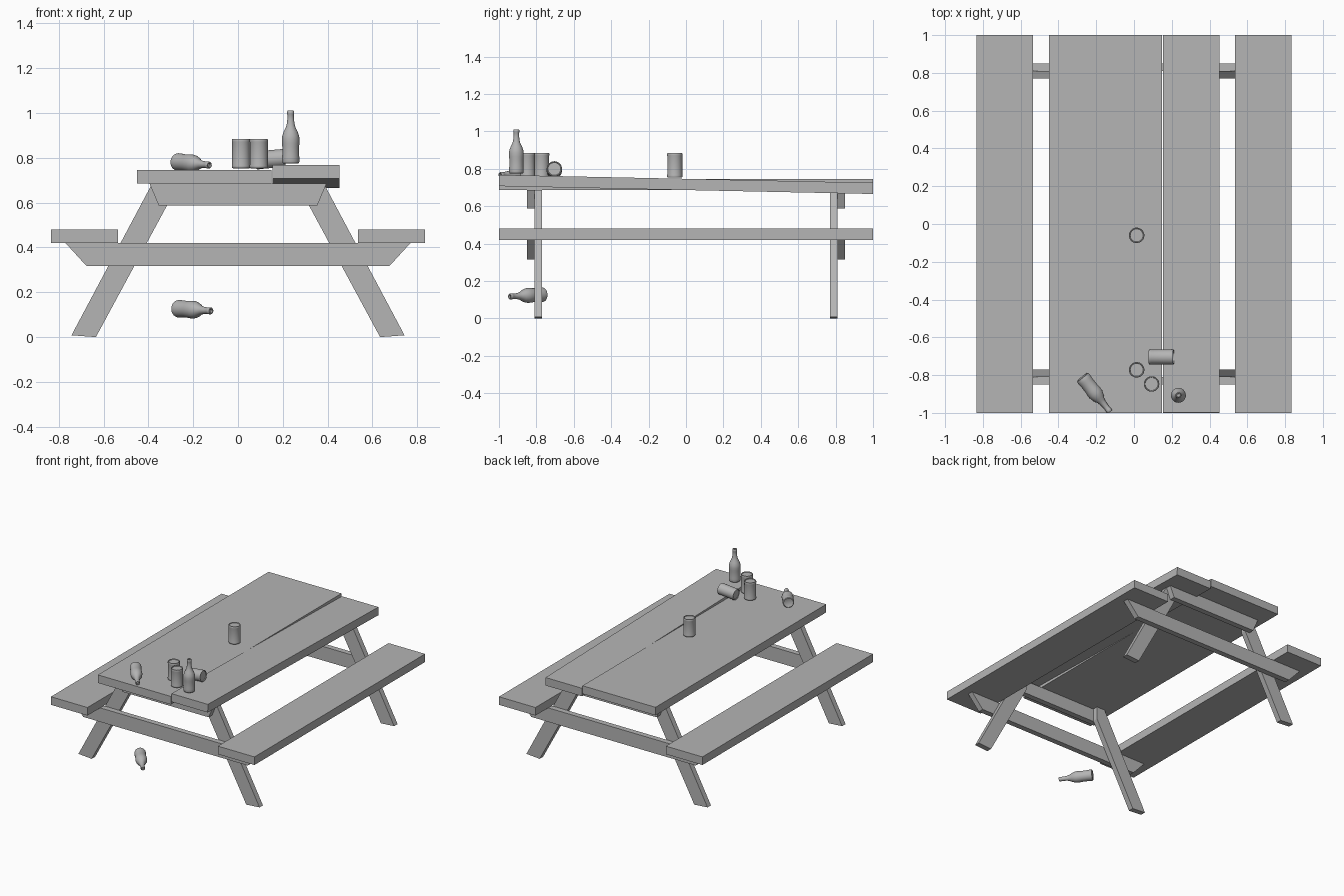
import bpy, bmesh, math
from mathutils import Vector

if "Cube" in bpy.data.objects:
    bpy.data.objects.remove(bpy.data.objects["Cube"])

GREY = bpy.data.materials.new("dark_grey")
GREY.diffuse_color = (0.46, 0.46, 0.46, 1)
GREY.use_nodes = True
GREY.node_tree.nodes["Principled BSDF"].inputs["Base Color"].default_value = GREY.diffuse_color


def finish(name, bm):
    bmesh.ops.recalc_face_normals(bm, faces=bm.faces)
    me = bpy.data.meshes.new(name)
    bm.to_mesh(me)
    bm.free()
    me.materials.append(GREY)
    ob = bpy.data.objects.new(name, me)
    bpy.context.collection.objects.link(ob)
    return ob


def prism(name, pts, y0, y1):
    """Extrude an x-z outline from y0 to y1."""
    bm = bmesh.new()
    f = bm.faces.new([bm.verts.new((x, y0, z)) for x, z in pts])
    ext = bmesh.ops.extrude_face_region(bm, geom=[f])["geom"]
    bmesh.ops.translate(bm, vec=(0, y1 - y0, 0),
                        verts=[v for v in ext if isinstance(v, bmesh.types.BMVert)])
    return finish(name, bm)


def plank(name, x0, x1, z0, z1):
    return prism(name, [(x0, z0), (x1, z0), (x1, z1), (x0, z1)], -1, 1)


def lathe(name, profile, base, axis=(0, 0, 1), sides=32):
    """Spin an r-z profile (starting and ending on the axis), then stand it along axis."""
    bm = bmesh.new()
    vs = [bm.verts.new((r, 0, z)) for r, z in profile]
    es = [bm.edges.new(p) for p in zip(vs, vs[1:])]
    bmesh.ops.spin(bm, geom=vs + es, cent=(0, 0, 0), axis=(0, 0, 1),
                   angle=math.tau, steps=sides, use_duplicate=False)
    bmesh.ops.remove_doubles(bm, verts=bm.verts, dist=1e-5)
    ob = finish(name, bm)
    ob.location = base
    ob.rotation_euler = Vector(axis).to_track_quat('Z', 'Y').to_euler()
    bpy.ops.object.select_all(action='DESELECT')
    ob.select_set(True)
    bpy.context.view_layer.objects.active = ob
    bpy.ops.object.shade_smooth_by_angle(angle=math.radians(35))
    return ob


# Table top: a wide flat plank and a loose, tilted one
plank("table_top_wide", -0.45, 0.149, 0.685, 0.745)
loose = plank("table_top_loose", 0.153, 0.452, -0.03, 0.03)
loose.location.z = 0.716
loose.rotation_euler.x = -math.atan(0.021)

# Seats
for s, side in ((-1, "left"), (1, "right")):
    plank(f"seat_{side}", *sorted((s * 0.535, s * 0.835)), 0.42, 0.48)

# Slanted legs and cross braces at each end
LEG = [(0.743, 0.008), (0.634, 0.0), (0.315, 0.59), (0.315, 0.685), (0.383, 0.685)]
for e, end in ((-1, "front"), (1, "back")):
    for s, side in ((-1, "left"), (1, "right")):
        prism(f"leg_{end}_{side}", [(s * x, z) for x, z in LEG], e * 0.769, e * 0.809)
    for label, top, bottom, z0, z1 in (("seat_brace", 0.77, 0.675, 0.316, 0.42),
                                       ("top_brace", 0.395, 0.354, 0.588, 0.685)):
        prism(f"{label}_{end}", [(-top, z1), (-bottom, z0), (bottom, z0), (top, z1)],
              e * 0.809, e * 0.85)

# Cans
CAN = [(0, 0.004), (0.034, 0.004), (0.036, 0), (0.039, 0.001), (0.041, 0.005),
       (0.041, 0.012), (0.04, 0.016), (0.04, 0.115), (0.041, 0.119),
       (0.041, 0.127), (0.039, 0.131), (0.036, 0.131), (0.034, 0.126), (0, 0.126)]
for i, (x, y) in enumerate(((0.014, -0.772), (0.093, -0.847), (0.014, -0.06))):
    lathe(f"can_standing_{i + 1}", CAN, (x, y, 0.753))
lathe("can_fallen", CAN, (0.079, -0.704, 0.788), (1, 0, 0.09))

# Bottles
BOTTLE = [(0, 0.004), (0.028, 0.003), (0.033, 0), (0.037, 0.003), (0.039, 0.01),
          (0.039, 0.025), (0.0375, 0.04), (0.0375, 0.075), (0.039, 0.09), (0.0395, 0.11),
          (0.0375, 0.124), (0.031, 0.143), (0.022, 0.16), (0.0175, 0.176), (0.015, 0.197),
          (0.0145, 0.218), (0.0155, 0.22), (0.0155, 0.232), (0.013, 0.236),
          (0.009, 0.236), (0.008, 0.225), (0, 0.225)]
lathe("bottle_standing", BOTTLE, (0.235, -0.907, 0.774))
lathe("bottle_on_table", BOTTLE, (-0.274, -0.81, 0.782), (0.145, -0.182, -0.015))
lathe("bottle_below", BOTTLE, (-0.271, -0.762, 0.127), (0.147, -0.176, -0.01))
